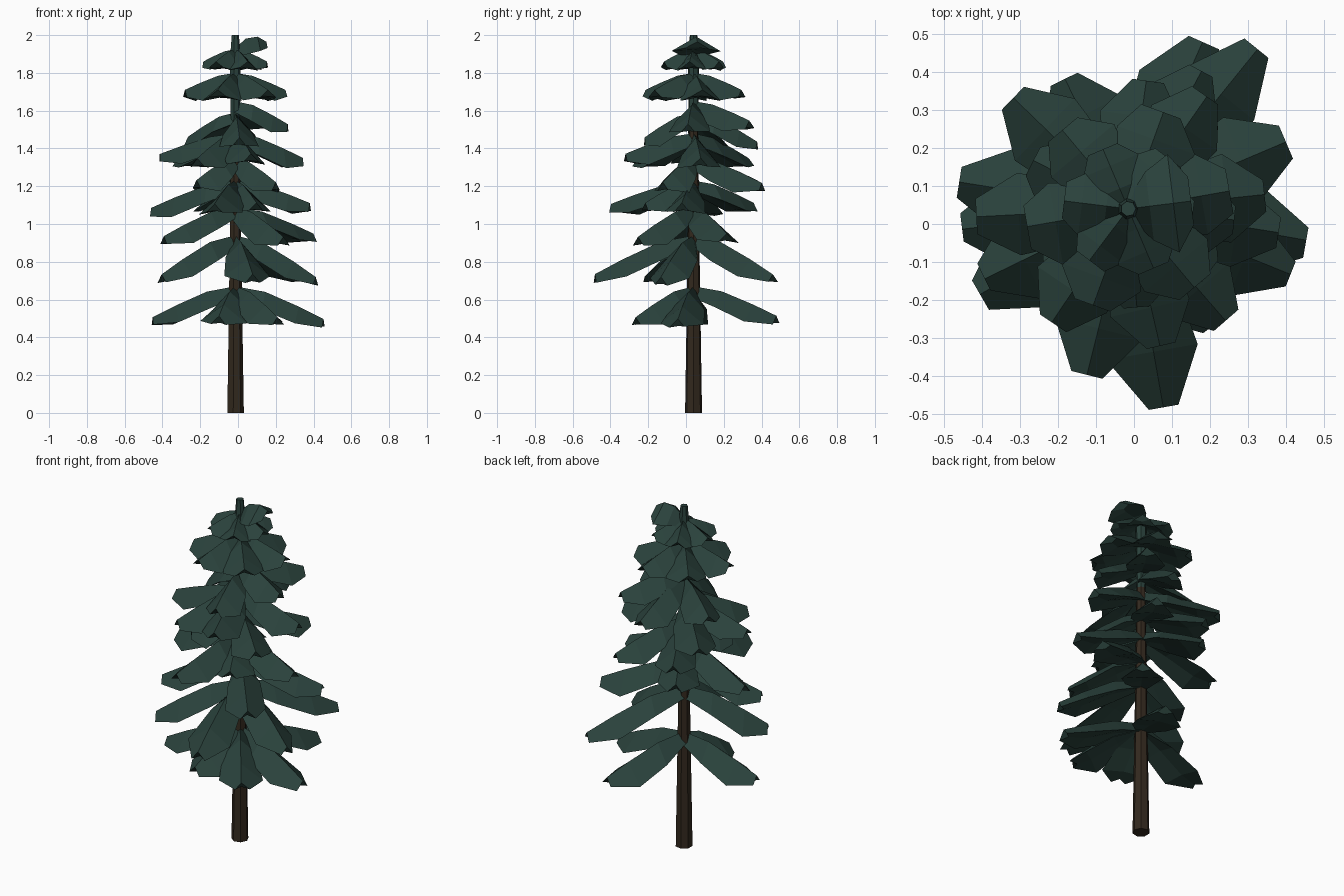
import bpy, bmesh, math, random
from mathutils import Vector

if "Cube" in bpy.data.objects:
    bpy.data.objects.remove(bpy.data.objects["Cube"])

random.seed(4)
AXIS = Vector((-0.015, 0.04, 0))
SIDES = 7


def material(name, rgb):
    m = bpy.data.materials.new(name)
    m.diffuse_color = (*rgb, 1)
    m.use_nodes = True
    m.node_tree.nodes["Principled BSDF"].inputs["Base Color"].default_value = m.diffuse_color
    return m


GREEN = material("dark_needle_green", (0.023, 0.054, 0.045))
BROWN = material("bark_brown", (0.033, 0.022, 0.013))


def loft(name, rings, mats):
    """Skin a list of equal rings into a closed flat-shaded mesh."""
    bm = bmesh.new()
    vr = [[bm.verts.new(p) for p in ring] for ring in rings]
    n = len(vr[0])
    for a, b in zip(vr, vr[1:]):
        for i in range(n):
            j = (i + 1) % n
            bm.faces.new((a[i], a[j], b[j], b[i]))
    bm.faces.new(vr[0])
    bm.faces.new(vr[-1])
    bmesh.ops.recalc_face_normals(bm, faces=bm.faces)
    me = bpy.data.meshes.new(name)
    bm.to_mesh(me)
    bm.free()
    for m in mats:
        me.materials.append(m)
    ob = bpy.data.objects.new(name, me)
    bpy.context.collection.objects.link(ob)
    return ob


def vary(amount):
    return random.uniform(-amount, amount)


# trunk: tapered seven-sided pole, green leader near the top
trunk_rings = []
for z, r in ((0, 0.046), (0.75, 0.034), (1.5, 0.025), (1.88, 0.03), (2.0, 0.02)):
    trunk_rings.append([AXIS + Vector((r * math.cos(math.tau * k / SIDES),
                                       r * math.sin(math.tau * k / SIDES), z))
                        for k in range(SIDES)])
trunk = loft("trunk", trunk_rings, [BROWN, GREEN])
for f in trunk.data.polygons:
    f.material_index = 1 if f.center.z > 1.5 else 0


def bough(name, angle, length, z_root, z_tip, half, tip_half=0.04, thick=0.095, lift=0.0):
    """Drooping tent-shaped bough from the trunk to its tip."""
    a = math.radians(angle)
    d = Vector((math.cos(a), math.sin(a), 0))
    side = Vector((-d.y, d.x, 0))
    rings = []
    # fraction along, half width, fraction of drop, edge depth
    for t, hw, fall, edge in ((0.0, 0.025, 0.0, 0.6), (0.34, half * 0.75, 0.17, 0.95),
                              (0.72, half, 0.62, 1.0), (1.0, tip_half, 1.0, 0.45)):
        c = AXIS + d * length * t
        c.z = z_root + (z_tip - z_root) * fall + lift * math.sin(math.pi * t)
        low = Vector((0, 0, -thick * edge))
        back = d * (-0.03 if t == 1.0 else 0)
        rings.append([c,
                      c + side * (hw + vary(0.008)) + low * (1 + vary(0.1)),
                      c + low * 0.85 + back,
                      c - side * (hw + vary(0.008)) + low * (1 + vary(0.1))])
    loft(name, rings, [GREEN])


# uneven lower tiers: root height, tip height, then angle: length of each bough
TIERS = [
    (0.67, 0.505, {-10: 0.475, 66: 0.48, 187: 0.44, -54: 0.38, 254: 0.31}),
    (0.94, 0.72, {51: 0.54, -80: 0.53, -22: 0.46, 210: 0.45}),
    (1.09, 0.945, {23: 0.45, -49: 0.39, 206: 0.42}),
    (1.23, 1.10, {171: 0.45, -9: 0.40, 256: 0.45, -66: 0.28, 118: 0.36}),
    (1.35, 1.22, {116: 0.38, 62: 0.41, -37: 0.27, 218: 0.26}),
    (1.48, 1.36, {136: 0.42, 183: 0.40, 6: 0.36, 236: 0.36, -77: 0.37}),
    (1.59, 1.45, {-85: 0.26, 153: 0.28, 82: 0.34}),
    (1.65, 1.54, {55: 0.36, -6: 0.28}),
]
for t, (z_root, z_tip, boughs) in enumerate(TIERS, 1):
    for b, (angle, length) in enumerate(boughs.items(), 1):
        bough(f"bough_tier{t}_{b}", angle, length, z_root, z_tip + vary(0.015),
              0.122 - 0.002 * t)

# even upper tiers: closed rings of six boughs
for b in range(6):
    bough(f"upper_bough_{b + 1}", 10 + 60 * b, 0.27, 1.80, 1.71, 0.11, 0.055, 0.085)
    bough(f"top_bough_{b + 1}", -7 + 60 * b, 0.17, 1.925, 1.86, 0.08, 0.045, 0.07)

# raised crown bough beside the leader
bough("crown_bough", 7, 0.166, 1.93, 1.965, 0.125, 0.07, 0.08, 0.052)
